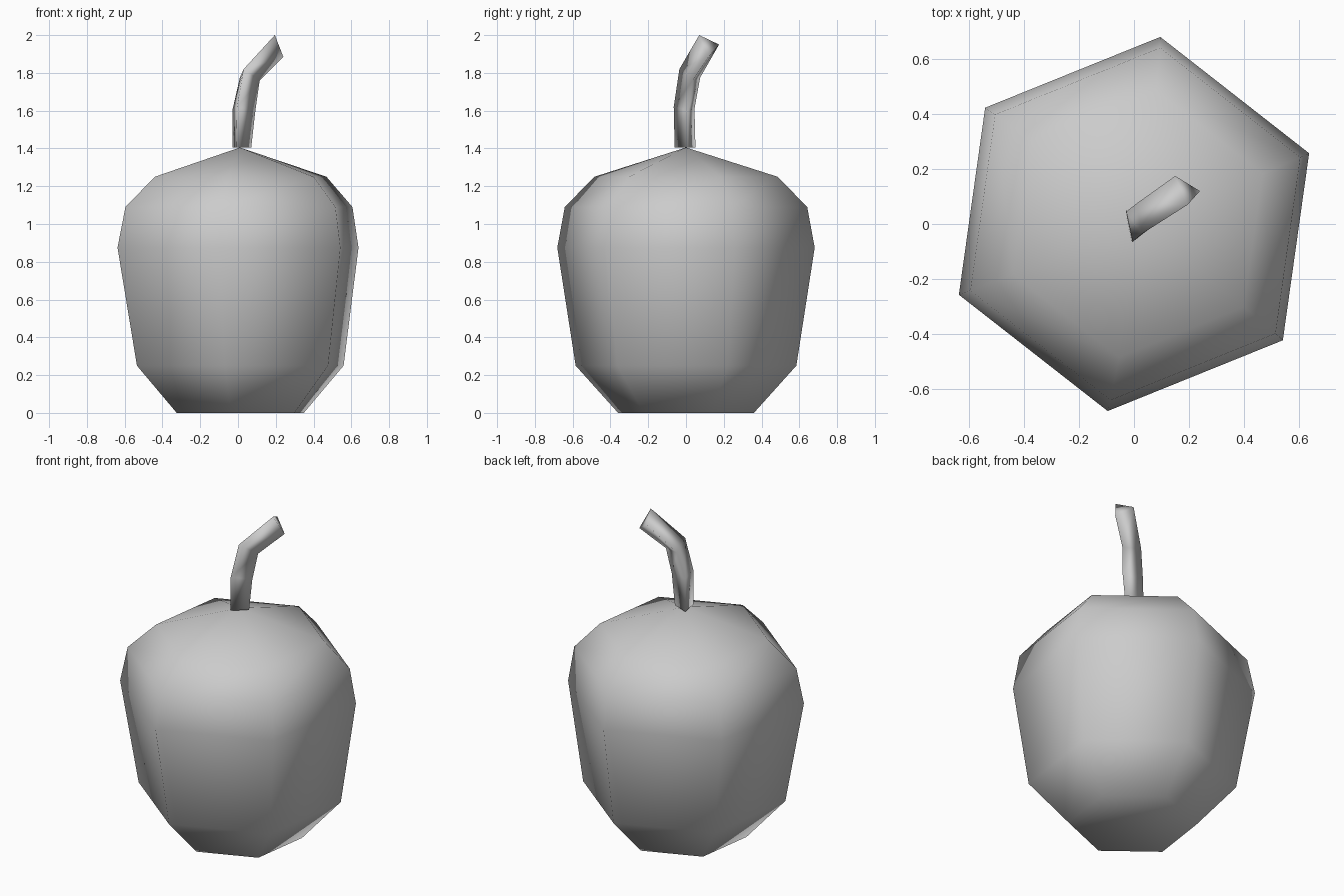
import bpy, bmesh
from math import cos, sin, radians
from mathutils import Vector

cube = bpy.data.objects.get("Cube")
if cube:
    bpy.data.objects.remove(cube, do_unlink=True)

grey = bpy.data.materials.new("plain grey")
grey.use_nodes = True
colour = (0.6, 0.6, 0.6, 1)
grey.diffuse_color = colour
grey.node_tree.nodes["Principled BSDF"].inputs["Base Color"].default_value = colour


def loft(name, rings, apex=None):
    """Skin a list of rings, closing the top flat or to a point."""
    bm = bmesh.new()
    loops = [[bm.verts.new(p) for p in ring] for ring in rings]
    n = len(loops[0])
    for low, high in zip(loops, loops[1:]):
        for i in range(n):
            j = (i + 1) % n
            bm.faces.new((low[i], low[j], high[j], high[i]))
    bm.faces.new(loops[0][::-1])
    if apex:
        tip = bm.verts.new(apex)
        for i in range(n):
            bm.faces.new((loops[-1][i], loops[-1][(i + 1) % n], tip))
    else:
        bm.faces.new(loops[-1])
    bmesh.ops.recalc_face_normals(bm, faces=bm.faces)
    mesh = bpy.data.meshes.new(name)
    bm.to_mesh(mesh)
    bm.free()
    mesh.materials.append(grey)
    for poly in mesh.polygons:
        poly.use_smooth = True
    obj = bpy.data.objects.new(name, mesh)
    bpy.context.collection.objects.link(obj)
    return obj


# Six-sided fruit body: radius, height, sideways shift
profile = [(0.363, 0, 0.012), (0.59, 0.25, 0.012), (0.688, 0.875, 0),
           (0.648, 1.09, 0.005), (0.49, 1.25, 0.014)]
body_rings = [[Vector((shift + r * cos(radians(22 + 60 * i)),
                       r * sin(radians(22 + 60 * i)), z)) for i in range(6)]
              for r, z, shift in profile]
loft("fruit_body", body_rings, apex=Vector((0.01, 0, 1.405)))

# Bent three-sided stem
stem_rings = [
    [(-0.01, -0.06, 1.405), (0.07, 0.01, 1.405), (-0.03, 0.05, 1.405)],
    [(-0.005, -0.065, 1.62), (0.092, 0.01, 1.6), (-0.028, 0.045, 1.61)],
    [(0.03, -0.035, 1.82), (0.115, 0.035, 1.76), (0.01, 0.075, 1.775)],
    [(0.195, 0.07, 2.0), (0.24, 0.12, 1.885), (0.15, 0.175, 1.95)],
]
loft("stem", stem_rings)
